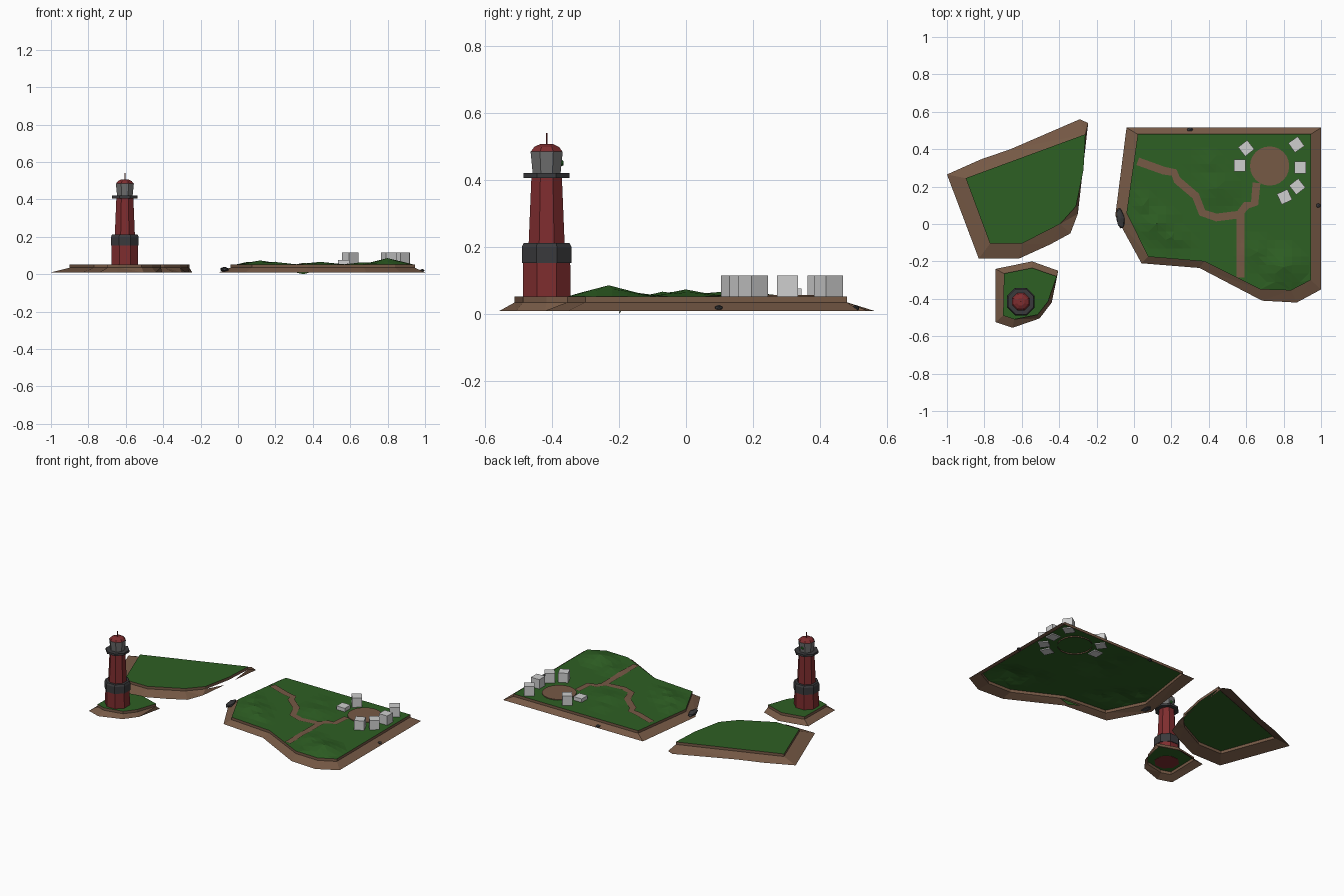
import bpy, bmesh, math
from mathutils import Vector, Matrix
from mathutils.geometry import delaunay_2d_cdt, intersect_point_tri_2d

if "Cube" in bpy.data.objects:
    bpy.data.objects.remove(bpy.data.objects["Cube"])


def mat(name, r, g, b):
    m = bpy.data.materials.new(name)
    m.diffuse_color = (r, g, b, 1)
    m.use_nodes = True
    m.node_tree.nodes["Principled BSDF"].inputs["Base Color"].default_value = m.diffuse_color
    return m


GRASS = mat("grass green", .027, .115, .017)
EARTH = mat("earth brown", .18, .10, .06)
RED = mat("brick red", .21, .026, .028)
DARK = mat("dark grey", .042, .042, .045)
GREY = mat("lantern grey", .16, .16, .16)
WHITE = mat("house white", .62, .62, .62)
LIGHT = mat("signal green", .02, .16, .02)


def mesh_obj(name, verts, faces, m):
    me = bpy.data.meshes.new(name)
    me.from_pydata([tuple(v) for v in verts], [], faces)
    me.materials.append(m)
    ob = bpy.data.objects.new(name, me)
    bpy.context.collection.objects.link(ob)
    return ob


def fix_normals(ob):
    bm = bmesh.new()
    bm.from_mesh(ob.data)
    bmesh.ops.recalc_face_normals(bm, faces=bm.faces)
    bm.to_mesh(ob.data)
    bm.free()


def lathe(name, profile, n, m, at, cap=True, turn=0.0):
    """Revolve (radius, z) points, with optional flat caps."""
    vs, fs = [], []
    for r, z in profile:
        for i in range(n):
            a = turn + math.tau * i / n
            vs.append((at[0] + r * math.cos(a), at[1] + r * math.sin(a), z))
    k = len(profile)
    for j in range(k - 1):
        for i in range(n):
            i2 = (i + 1) % n
            fs.append((j*n + i, j*n + i2, (j+1)*n + i2, (j+1)*n + i))
    fs.append(tuple((k-1)*n + i for i in range(n)))
    if cap:
        fs.append(tuple(reversed(range(n))))
    return mesh_obj(name, vs, fs, m)


# Grass surface height: low cones (x, y, radius x, radius y, height)
HILLS = [(.12, .00, .13, .11, .022), (.05, .10, .06, .10, .014), (.20, -.07, .12, .07, .015),
         (.80, -.23, .14, .13, .034), (.66, -.15, .10, .10, .012),
         (.44, .19, .14, .12, .014), (.40, .32, .10, .09, .007)]
TOP = .052


def height(x, y):
    h = 0
    for cx, cy, rx, ry, a in HILLS:
        h = max(h, a * max(0, 1 - math.hypot((x - cx) / rx, (y - cy) / ry)))
    return TOP + h


def inside(p, poly):
    c = False
    for (x1, y1), (x2, y2) in zip(poly, poly[1:] + poly[:1]):
        if (y1 > p[1]) != (y2 > p[1]) and p[0] < (x2 - x1) * (p[1] - y1) / (y2 - y1) + x1:
            c = not c
    return c


def island(name, shore, lawn, hilly=False):
    """Sloped shore, short bank wall, grass top; open underneath."""
    # shore slope joins the two outlines through a triangulated ring
    n, k = len(shore), len(lawn)
    pts = [Vector(p) for p in shore + lawn]
    edges = [(i, (i+1) % n) for i in range(n)] + [(n + i, n + (i+1) % k) for i in range(k)]
    v, _, f, *_ = delaunay_2d_cdt(pts, edges, [], 1, 1e-5)
    ring = []
    for t in f:
        c = sum((v[i] for i in t), Vector((0, 0))) / len(t)
        if not inside(c, lawn):
            ring.append(tuple(t))
    zs = [.035 if any((p - q).length < 1e-4 for q in pts[n:]) else .01 for p in v]
    mesh_obj(name + "_shore", [(p.x, p.y, z) for p, z in zip(v, zs)], ring, EARTH)
    vs = [(x, y, z) for z in (.033, TOP) for x, y in lawn]
    fix_normals(mesh_obj(name + "_bank", vs,
                [(i, (i+1) % k, k + (i+1) % k, k + i) for i in range(k)], EARTH))
    # grass
    pts = [Vector(p) for p in lawn]
    if hilly:
        s = .045
        pts += [Vector((-.1 + i*s, -.4 + j*s)) for i in range(25) for j in range(21)
                if inside((-.1 + i*s, -.4 + j*s), lawn)]
        for h in HILLS:
            pts.append(Vector(h[:2]))
    edges = [(i, (i+1) % k) for i in range(k)]
    v, _, f, *_ = delaunay_2d_cdt(pts, edges, [], 1, 1e-5)
    f = [tuple(t) for t in f if inside(sum((v[i] for i in t), Vector((0, 0))) / 3, lawn)]
    border = [Vector(p) for p in lawn]
    vs = []
    for p in v:
        edge = any((p - q).length < 1e-4 for q in border)
        vs.append((p.x, p.y, height(p.x, p.y) if hilly and not edge else TOP))
    mesh_obj(name + "_grass", vs, f, GRASS)


island("west_island",
       [(-1, .265), (-.83, -.185), (-.615, -.185), (-.45, -.11), (-.34, -.05), (-.30, .055),
        (-.245, .54), (-.29, .56), (-.66, .40), (-.82, .345)],
       [(-.90, .245), (-.77, -.105), (-.60, -.105), (-.395, 0), (-.31, .095), (-.27, .29), (-.26, .48)])
island("tower_island",
       [(-.74, -.24), (-.74, -.525), (-.65, -.555), (-.505, -.505), (-.44, -.42), (-.405, -.25), (-.545, -.20)],
       [(-.695, -.265), (-.70, -.49), (-.64, -.51), (-.515, -.485), (-.46, -.415), (-.413, -.28), (-.545, -.235)])
island("main_island",
       [(-.04, .515), (-.10, .045), (.04, -.21), (.35, -.235), (.685, -.41), (.87, -.42), (1, -.35), (1, .515)],
       [(.02, .48), (-.04, .06), (.075, -.175), (.375, -.2), (.675, -.35), (.84, -.355), (.945, -.30), (.945, .48)],
       True)
# grass fold hanging below the shore
mesh_obj("grass_fold", [(.26, -.185, .02), (.35, -.20, 0), (.42, -.195, .02)], [(0, 1, 2)], GRASS)


# Footpaths draped on the grass
def path(name, pts, w):
    pts = [Vector(p) for p in pts]
    side = []
    for i, p in enumerate(pts):
        d = (pts[min(i+1, len(pts)-1)] - pts[max(i-1, 0)]).normalized()
        side.append(Vector((-d.y, d.x)) * w / 2)
    rows = []
    for i in range(len(pts) - 1):
        n = max(1, int((pts[i+1] - pts[i]).length / .02))
        for j in range(n + (i == len(pts) - 2)):
            t = j / n
            rows.append((pts[i].lerp(pts[i+1], t), side[i].lerp(side[i+1], t)))
    vs = []
    for p, s in rows:
        for q in (p - s, p, p + s):
            vs.append((q.x, q.y, height(q.x, q.y) + .004))
    fs = [(3*i + c, 3*i + c + 1, 3*i + c + 4, 3*i + c + 3)[::-1] for i in range(len(rows) - 1) for c in (0, 1)]
    mesh_obj(name, vs, fs, EARTH)


path("long_path", [(.02, .335), (.16, .285), (.215, .275), (.23, .235), (.33, .15), (.365, .06),
                   (.44, .035), (.56, .05), (.60, .10), (.645, .11), (.655, .22)], .042)
path("short_path", [(.57, .06), (.57, -.285)], .042)
lathe("village_square", [(.105, .044), (.105, .057)], 24, EARTH, (.725, .31), cap=False)


# Houses
def box(name, x, y, z0, z1, s, rot, m):
    bm = bmesh.new()
    bmesh.ops.create_cube(bm, size=1, matrix=Matrix.Translation((x, y, (z0 + z1) / 2))
                          @ Matrix.Rotation(math.radians(rot), 4, 'Z')
                          @ Matrix.Diagonal((s, s, z1 - z0, 1)))
    ob = mesh_obj(name, [], [], m)
    bm.to_mesh(ob.data)
    bm.free()


for i, (x, y, r, z) in enumerate([(.60, .405, 38, .115), (.565, .313, 0, .076), (.868, .425, 35, .115),
                                  (.888, .302, 0, .115), (.873, .20, 38, .115), (.805, .145, 25, .115)]):
    box(f"house_{i+1}", x, y, .045, z, .062, r, WHITE)

# Lighthouse, stacked eight-sided parts
C, T = (-.605, -.415), math.pi / 8
lathe("tower_base", [(.077, .05), (.076, .155)], 8, RED, C, turn=T)
lathe("tower_band", [(.080, .153), (.080, .20), (.074, .212)], 8, DARK, C, turn=T)
lathe("tower_shaft", [(.058, .21), (.049, .41)], 8, RED, C, turn=T)
lathe("gallery", [(.074, .406), (.074, .42)], 8, DARK, C, turn=T)
lathe("lantern", [(.045, .42), (.052, .485)], 8, GREY, C, turn=T)
lathe("dome", [(.050, .485), (.040, .498), (.022, .506)], 8, RED, C, turn=T)
lathe("mast", [(.003, .50), (.003, .54)], 6, RED, C)
# green signal lamp on the lantern's back
bm = bmesh.new()
bmesh.ops.create_icosphere(bm, subdivisions=1, radius=.014,
                           matrix=Matrix.Translation((C[0], C[1] + .038, .45)))
lamp = mesh_obj("signal_lamp", [], [], LIGHT)
bm.to_mesh(lamp.data)
bm.free()

# Shore rocks
for i, (x, y, z, sx, sy, sz, r) in enumerate([(-.073, .03, .026, .024, .062, .014, 8),
                                              (.30, .505, .018, .018, .012, .009, 0),
                                              (.985, .098, .019, .014, .013, .009, 0)]):
    bm = bmesh.new()
    bmesh.ops.create_icosphere(bm, subdivisions=1, radius=1, matrix=Matrix.Translation((x, y, z))
                               @ Matrix.Rotation(math.radians(r), 4, 'Z') @ Matrix.Diagonal((sx, sy, sz, 1)))
    ob = mesh_obj(f"shore_rock_{i+1}", [], [], DARK)
    bm.to_mesh(ob.data)
    bm.free()
